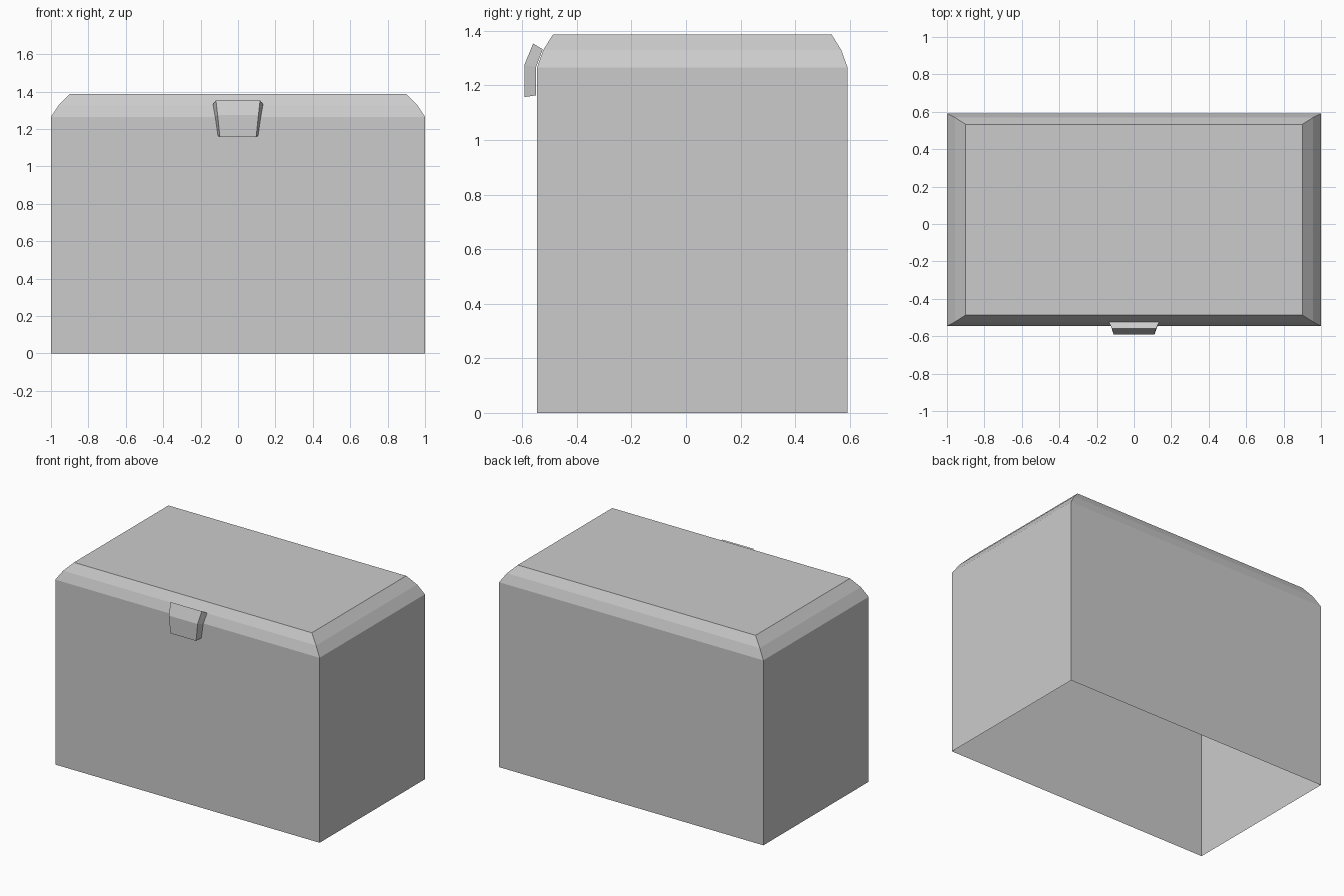
import bpy
import bmesh

cube = bpy.data.objects.get("Cube")
if cube:
    bpy.data.objects.remove(cube, do_unlink=True)

grey = bpy.data.materials.new("light grey")
grey.use_nodes = True
colour = (0.6, 0.6, 0.6, 1)
grey.diffuse_color = colour
grey.node_tree.nodes["Principled BSDF"].inputs["Base Color"].default_value = colour


def loft(name, rings, cap_start, cap_end):
    """Join equal-length rings of points with quads, optionally capping the ends."""
    bm = bmesh.new()
    loops = [[bm.verts.new(p) for p in ring] for ring in rings]
    for a, b in zip(loops, loops[1:]):
        for i in range(len(a)):
            j = (i + 1) % len(a)
            bm.faces.new((a[i], a[j], b[j], b[i]))
    if cap_start:
        bm.faces.new(loops[0][::-1])
    if cap_end:
        bm.faces.new(loops[-1])
    bmesh.ops.recalc_face_normals(bm, faces=bm.faces)
    mesh = bpy.data.meshes.new(name)
    bm.to_mesh(mesh)
    bm.free()
    mesh.materials.append(grey)
    obj = bpy.data.objects.new(name, mesh)
    bpy.context.collection.objects.link(obj)
    return obj


def rectangle(half_x, half_y, z, centre_y=0.023):
    return [(sx * half_x, centre_y + sy * half_y, z)
            for sx, sy in ((-1, -1), (1, -1), (1, 1), (-1, 1))]


# Body: thin walls, open underneath
rim = rectangle(1.0, 0.569, 1.265)
loft("box_body", [rectangle(1.0, 0.569, 0), rim], False, False)

# Lid: two sloping bands around a flat top
loft("box_lid", [rim, rectangle(0.957, 0.546, 1.329), rectangle(0.9, 0.51, 1.387)],
     False, True)

# Latch: bent plate following the lid slope, wider at the back and the top
# Rows run from bottom to top: front (half width, y, z), back (half width, y, z)
rows = [
    ((0.097, -0.592, 1.157), (0.107, -0.55, 1.163)),
    ((0.109, -0.592, 1.275), (0.122, -0.55, 1.265)),
    ((0.118, -0.56, 1.353), (0.134, -0.525, 1.332)),
]
sections = [[(-f[0], *f[1:]), (f[0], *f[1:]), (b[0], *b[1:]), (-b[0], *b[1:])]
            for f, b in rows]
loft("front_latch", sections, True, True)
